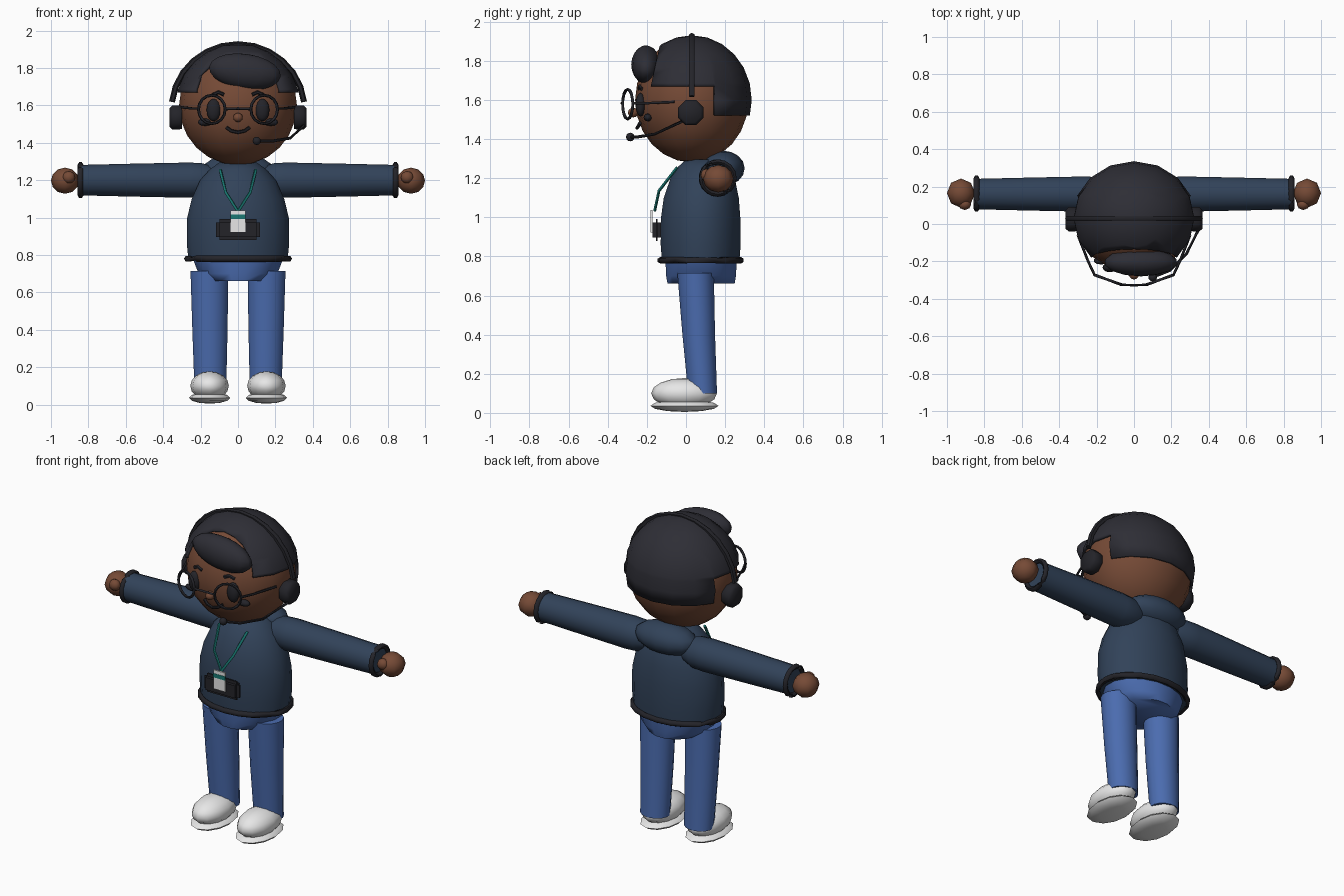
import bpy, bmesh, math
from mathutils import Vector, Matrix

cube = bpy.data.objects.get("Cube")
if cube:
    bpy.data.objects.remove(cube, do_unlink=True)


def material(name, r, g, b):
    m = bpy.data.materials.new(name)
    m.use_nodes = True
    m.diffuse_color = (r, g, b, 1)
    m.node_tree.nodes["Principled BSDF"].inputs["Base Color"].default_value = (r, g, b, 1)
    return m


SKIN = material("brown_skin", .18, .069, .037)
HAIR = material("dark_hair", .027, .027, .036)
BLACK = material("soft_black", .017, .017, .022)
NAVY = material("navy_knit", .031, .055, .1)
JEANS = material("blue_denim", .07, .15, .43)
WHITE = material("white", .82, .82, .82)
TEAL = material("teal_ribbon", .01, .19, .17)


def finish(name, bm, mat, smooth=60):
    bmesh.ops.recalc_face_normals(bm, faces=bm.faces)
    me = bpy.data.meshes.new(name)
    bm.to_mesh(me)
    bm.free()
    me.materials.append(mat)
    ob = bpy.data.objects.new(name, me)
    bpy.context.collection.objects.link(ob)
    bpy.ops.object.select_all(action='DESELECT')
    ob.select_set(True)
    bpy.context.view_layer.objects.active = ob
    if smooth:
        bpy.ops.object.shade_smooth_by_angle(angle=math.radians(smooth))
    return ob


def sphere_bm(centre, radii, segs=12, rings=8, rot=None):
    bm = bmesh.new()
    bmesh.ops.create_uvsphere(bm, u_segments=segs, v_segments=rings, radius=1)
    m = Matrix.Translation(centre) @ (rot or Matrix()) @ Matrix.Diagonal((*radii, 1))
    bm.transform(m)
    return bm


def ball(name, mat, centre, radii, segs=12, rings=8, rot=None):
    return finish(name, sphere_bm(centre, radii, segs, rings, rot), mat)


def loft(name, mat, rings, segs=16, axis='Z', closed=False):
    """Skin elliptical rings given as (centre, radius_a, radius_b), capped unless closed."""
    bm = bmesh.new()
    loops = []
    for c, a, b in rings:
        loop = []
        for i in range(segs):
            t = math.tau * (i + .5) / segs
            u, v = a * math.cos(t), b * math.sin(t)
            off = Vector((u, v, 0)) if axis == 'Z' else Vector((0, u, v))
            loop.append(bm.verts.new(Vector(c) + off))
        loops.append(loop)
    for lo, hi in zip(loops, loops[1:]):
        for i in range(segs):
            j = (i + 1) % segs
            bm.faces.new((lo[i], lo[j], hi[j], hi[i]))
    bm.faces.new(loops[0])
    bm.faces.new(loops[-1])
    return finish(name, bm, mat)


def tube(name, mat, points, radius, sides=6, cyclic=False):
    """Sweep a round section along a path."""
    pts = [Vector(p) for p in points]
    n = len(pts)
    bm = bmesh.new()
    loops = []
    for i, p in enumerate(pts):
        before = pts[i - 1] if i or cyclic else p
        after = pts[(i + 1) % n] if i < n - 1 or cyclic else p
        d = (after - before).normalized()
        ref = Vector((0, 1, 0)) if abs(d.y) < .8 else Vector((0, 0, 1))
        a = d.cross(ref).normalized()
        b = d.cross(a)
        loops.append([bm.verts.new(p + radius * (a * math.cos(t) + b * math.sin(t)))
                      for t in (math.tau * k / sides for k in range(sides))])
    for i in range(n if cyclic else n - 1):
        lo, hi = loops[i], loops[(i + 1) % n]
        for k in range(sides):
            j = (k + 1) % sides
            bm.faces.new((lo[k], lo[j], hi[j], hi[k]))
    if not cyclic:
        bm.faces.new(loops[0])
        bm.faces.new(loops[-1])
    return finish(name, bm, mat)


def box(name, mat, centre, size, bevel=0):
    bm = bmesh.new()
    bmesh.ops.create_cube(bm, size=1)
    bm.transform(Matrix.Translation(centre) @ Matrix.Diagonal((*size, 1)))
    if bevel:
        bmesh.ops.bevel(bm, geom=bm.edges[:], offset=bevel, segments=2, affect='EDGES')
    return finish(name, bm, mat, 30)


def circle(n, f):
    return [f(math.cos(math.tau * i / n), math.sin(math.tau * i / n)) for i in range(n)]


# Head and hair shell, the hair trimmed around face and ears
HEAD = Vector((0, .03, 1.6))
ball("head", SKIN, HEAD, (.315, .29, .32), 16, 12)
bm = sphere_bm(HEAD, (.332, .306, .33), 16, 12)
cuts = [((0, 0, 1.67), (0, 0, 1)), ((0, 0, 1.52), (0, 0, 1)),
        ((0, .15, 0), (0, 1, 0)), ((0, -.18, 1.67), (0, 1, -.22))]
for co, no in cuts:
    bmesh.ops.bisect_plane(bm, geom=bm.verts[:] + bm.edges[:] + bm.faces[:],
                           plane_co=co, plane_no=no, dist=1e-5)


def is_hair(p):
    crown = p.z > 1.67 and p.y > -.18 + .22 * (p.z - 1.67)
    return crown or (p.z > 1.52 and p.y > .15)


bare = [f for f in bm.faces if not is_hair(f.calc_center_median())]
bmesh.ops.delete(bm, geom=bare, context='FACES')
hair = finish("hair", bm, HAIR)
shell = hair.modifiers.new("thickness", 'SOLIDIFY')
shell.thickness, shell.offset = .018, -1
ball("hair_quiff", HAIR, (.037, -.205, 1.78), (.198, .075, .095), 14, 10,
     Matrix.Rotation(math.radians(8), 4, 'Y'))

# Face centre
ball("nose", SKIN, (0, -.27, 1.535), (.027, .027, .025), 10, 6)
tube("mouth", BLACK, [(-.062, -.235, 1.482), (-.035, -.245, 1.463), (0, -.25, 1.456),
                      (.035, -.245, 1.463), (.062, -.235, 1.482)], .009)

# Headband
arch = [math.pi * (.035 + .93 * i / 12) for i in range(13)]
tube("headset_band", BLACK, [(.355 * math.cos(t), .03, 1.58 + .347 * math.sin(t)) for t in arch], .016)

# Mirrored parts
for s, side in ((1, "left"), (-1, "right")):
    # Facial features
    ball(side + "_eye", BLACK, (s * .13, -.232, 1.575), (.038, .026, .06), 12, 8)
    ball(side + "_cheek", BLACK, (s * .175, -.195, 1.51), (.042, .022, .02), 10, 6)
    tube(side + "_brow", BLACK, [(s * .135, -.225, 1.655), (s * .105, -.235, 1.67),
                                 (s * .075, -.24, 1.657)], .01)
    # Glasses
    yaw = Vector((s * .94, .34, 0))
    tube(side + "_lens_rim", BLACK,
         circle(16, lambda c, d: Vector((s * .14, -.298, 1.578)) + .076 * (yaw * c + Vector((0, 0, d)))),
         .008, 6, True)
    tube(side + "_temple", BLACK, [(s * .212, -.27, 1.583), (s * .245, -.2, 1.583),
                                   (s * .3, -.06, 1.59)], .007)
    # Ear cushions
    loft(side + "_ear_cup", BLACK, [((s * x, .025, 1.535), r, r) for x, r in
                                    ((.3, .065), (.315, .07), (.35, .07), (.365, .055))], 8, 'X')
    # Arms
    loft(side + "_sleeve", NAVY, [((s * x, .16, 1.2), r, r) for x, r in
                                  ((.13, .07), (.19, .092), (.26, .096), (.55, .09), (.84, .083))], 16, 'X')
    tube(side + "_cuff", BLACK,
         circle(16, lambda c, d: (s * .842, .163 + .083 * c, 1.2 + .083 * d)), .015, 6, True)
    ball(side + "_hand", SKIN, (s * .925, .165, 1.197), (.075, .078, .07), 8, 6)
    ball(side + "_thumb", SKIN, (s * .905, .105, 1.215), (.035, .03, .033), 8, 6)
    # Legs and shoes
    loft(side + "_trouser_leg", JEANS,
         [((s * x, y, z), a, b) for x, y, z, a, b in
          ((.148, .085, .1, .087, .075), (.15, .065, .4, .096, .085), (.153, .049, .715, .103, .095))], 16)
    ball(side + "_shoe", WHITE, (s * .152, -.01, .1), (.103, .168, .078), 12, 8)
    ball(side + "_sole", WHITE, (s * .152, -.008, .036), (.11, .174, .031), 12, 6)
    # Lanyard
    tube(side + "_lanyard", TEAL, [(s * .095, -.045, 1.255), (s * .065, -.138, 1.135),
                                   (0, -.16, 1.033)], .008)

tube("glasses_bridge", BLACK, [(-.068, -.324, 1.58), (0, -.328, 1.583), (.068, -.324, 1.58)], .007)

# Headset microphone
tube("microphone_boom", BLACK, [(.35, -.02, 1.49), (.28, -.16, 1.425), (.19, -.25, 1.41),
                                (.1, -.285, 1.41)], .008)
ball("microphone", BLACK, (.1, -.285, 1.41), (.023, .022, .022), 10, 6)

# Sweater, hood and hem
loft("sweater", NAVY, [((0, y, z), a, b) for y, z, a, b in
                       ((.075, .77, .268, .2), (.075, .86, .277, .207), (.075, 1.0, .275, .205),
                        (.078, 1.1, .25, .194), (.085, 1.2, .205, .166), (.09, 1.26, .15, .13),
                        (.09, 1.295, .1, .09))], 20)
ball("hood", NAVY, (0, .19, 1.25), (.2, .11, .09), 14, 8)
tube("sweater_hem", BLACK, circle(20, lambda c, d: (.272 * c, .075 + .205 * d, .78)), .017, 6, True)

# Trouser seat
loft("trouser_seat", JEANS, [((0, .077, z), a, b) for z, a, b in
                             ((.662, .165, .175), (.7, .215, .182), (.79, .25, .186))], 16)

# Pouch and pass
box("pouch", BLACK, (0, -.15, .935), (.235, .045, .112), .018)
box("pass_card", WHITE, (0, -.176, .98), (.08, .009, .115))
box("pass_stripe", TEAL, (0, -.178, 1.005), (.08, .009, .024))
